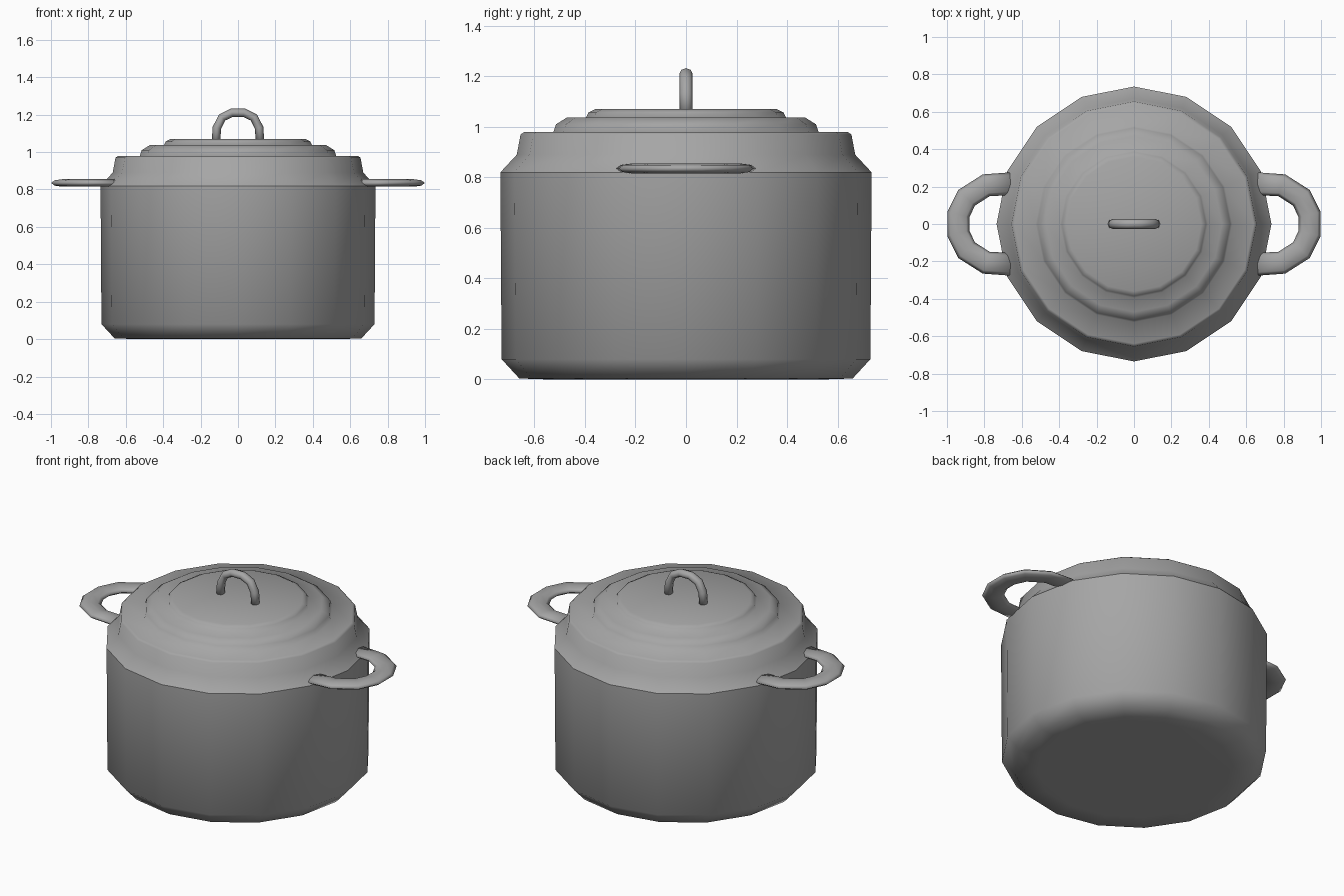
import bpy, bmesh, math
from mathutils import Vector

if "Cube" in bpy.data.objects:
    bpy.data.objects.remove(bpy.data.objects["Cube"])

SIDES = 16
metal = bpy.data.materials.new("grey_metal")
metal.diffuse_color = (0.38, 0.38, 0.38, 1)
metal.use_nodes = True
metal.node_tree.nodes["Principled BSDF"].inputs["Base Color"].default_value = metal.diffuse_color


def finish(bm, name):
    bmesh.ops.recalc_face_normals(bm, faces=bm.faces[:])
    for f in bm.faces:
        f.smooth = True
    me = bpy.data.meshes.new(name)
    bm.to_mesh(me)
    bm.free()
    me.materials.append(metal)
    ob = bpy.data.objects.new(name, me)
    bpy.context.collection.objects.link(ob)
    return ob


def bridge(bm, rings):
    for a, b in zip(rings, rings[1:]):
        n = len(a)
        for i in range(n):
            j = (i + 1) % n
            bm.faces.new((a[i], a[j], b[j], b[i]))


def lathe(name, profile, center_bottom=None, center_top=None):
    """Revolve (radius, z) points, closing the ends with fans to a centre point."""
    bm = bmesh.new()
    rings = []
    for r, z in profile:
        rings.append([bm.verts.new((r * math.cos(math.tau * i / SIDES),
                                    r * math.sin(math.tau * i / SIDES), z))
                      for i in range(SIDES)])
    bridge(bm, rings)
    for ring, z in ((rings[0], center_bottom), (rings[-1], center_top)):
        if z is not None:
            c = bm.verts.new((0, 0, z))
            for i in range(SIDES):
                bm.faces.new((ring[i], ring[(i + 1) % SIDES], c))
    return finish(bm, name)


def tube(name, path, normal, half_w, half_h, sides=8):
    """Sweep an ellipse along a planar path; normal is the plane's normal."""
    bm = bmesh.new()
    path = [Vector(p) for p in path]
    normal = Vector(normal)
    rings = []
    for k, p in enumerate(path):
        t = (path[min(k + 1, len(path) - 1)] - path[max(k - 1, 0)]).normalized()
        side = t.cross(normal)
        rings.append([bm.verts.new(p + side * half_w * math.cos(math.tau * i / sides)
                                   + normal * half_h * math.sin(math.tau * i / sides))
                      for i in range(sides)])
    bridge(bm, rings)
    bm.faces.new(rings[0])
    bm.faces.new(rings[-1])
    return finish(bm, name)


# Pot body with bevelled base
lathe("pot_body", [(0.54, 0.0), (0.66, 0.004), (0.73, 0.08), (0.735, 0.82)],
      center_bottom=0.0)

# Stepped lid
lathe("lid", [(0.735, 0.82), (0.67, 0.89), (0.655, 0.97), (0.64, 0.98),
              (0.525, 0.98), (0.515, 1.01), (0.47, 1.038),
              (0.395, 1.038), (0.385, 1.058), (0.36, 1.07)],
      center_top=1.062)

# Side handles
half = [(0.66, 0.215), (0.79, 0.207), (0.895, 0.14), (0.939, 0.05)]
outline = half + [(x, -y) for x, y in reversed(half)]
for s, label in ((1, "right"), (-1, "left")):
    tube(label + "_handle", [(s * x, y, 0.835) for x, y in outline],
         (0, 0, 1), 0.061, 0.02)

# Lid loop handle
half = [(0.118, 1.05), (0.113, 1.13), (0.085, 1.185), (0.033, 1.21)]
outline = half + [(-x, z) for x, z in reversed(half)]
tube("lid_handle", [(x, 0, z) for x, z in outline], (0, 1, 0), 0.023, 0.026)
